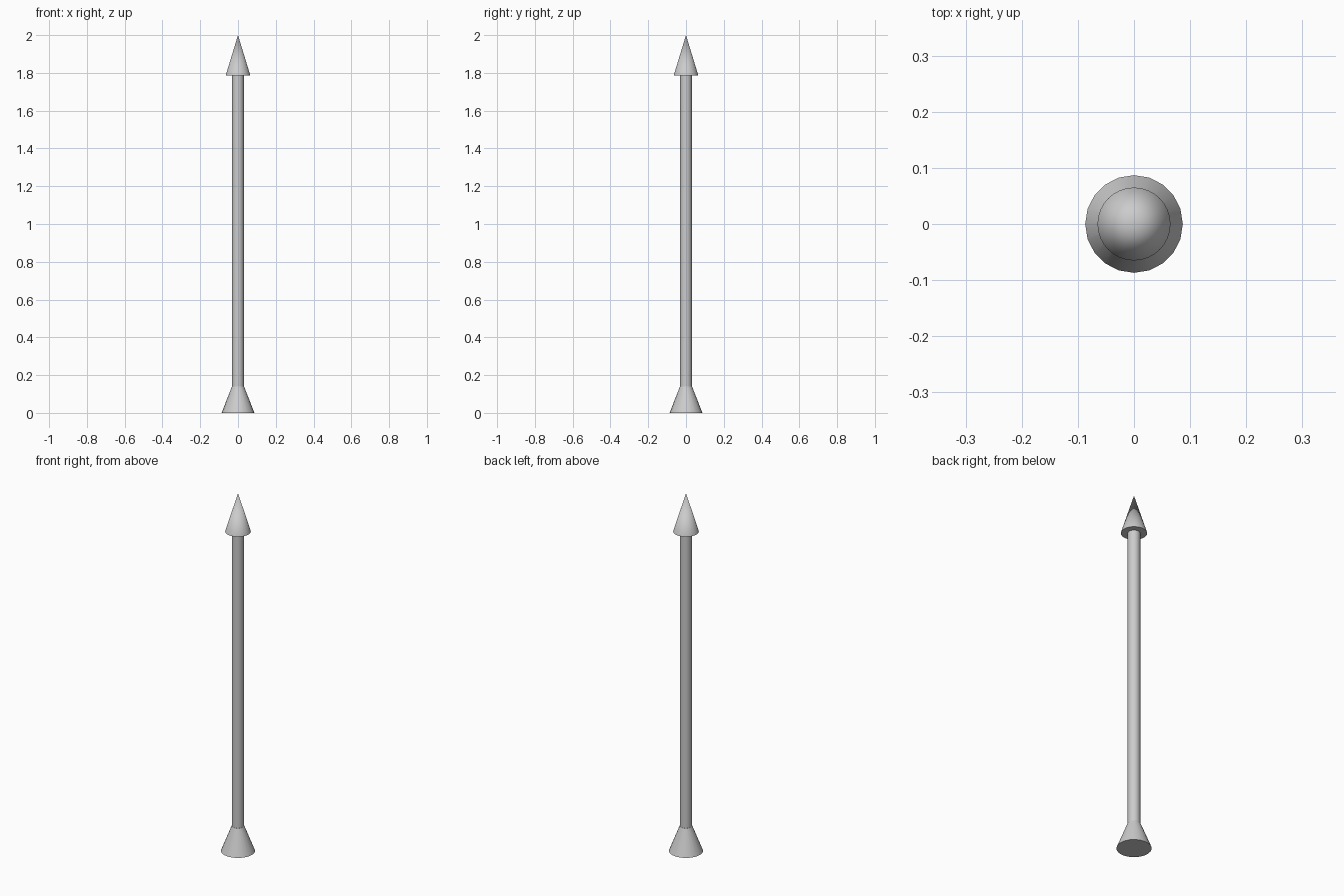
import bpy
from math import radians

if "Cube" in bpy.data.objects:
    bpy.data.objects.remove(bpy.data.objects["Cube"])


def round_part(name, sides, z0, z1, r0, r1):
    """Upright tapered round part from height z0 (radius r0) to z1 (radius r1)."""
    bpy.ops.mesh.primitive_cone_add(
        vertices=sides, radius1=r0, radius2=r1, depth=z1 - z0,
        location=(0, 0, (z0 + z1) / 2))
    part = bpy.context.object
    part.name = name
    bpy.ops.object.shade_smooth_by_angle(angle=radians(40))
    return part


# Flared foot
round_part("foot", 20, 0.0, 0.14, 0.087, 0.032)
# Long straight shaft
round_part("shaft", 32, 0.14, 1.787, 0.031, 0.031)
# Pointed head
round_part("pointed_head", 32, 1.787, 2.0, 0.065, 0.0)
